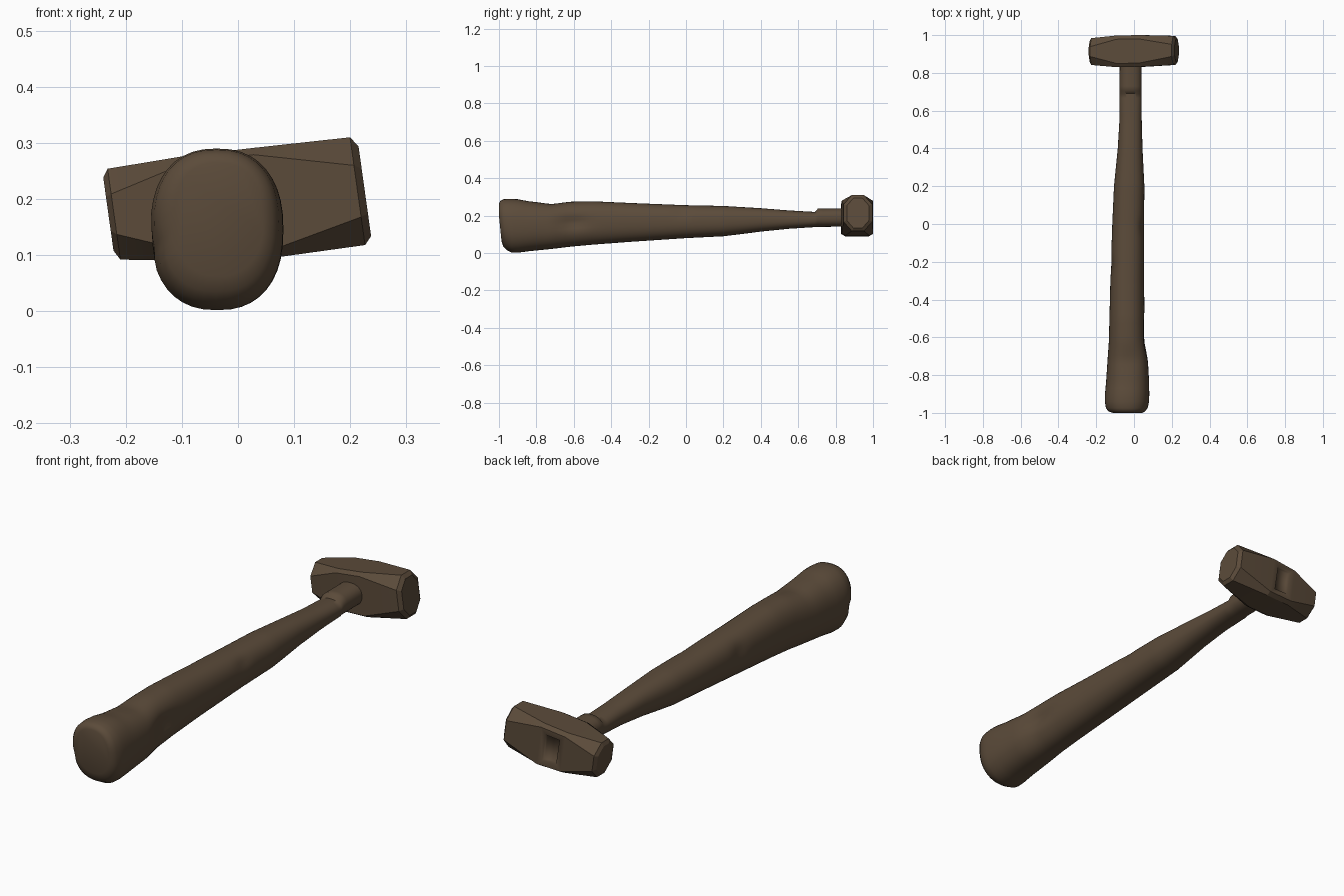
import bpy, bmesh, math
from mathutils import Vector

if "Cube" in bpy.data.objects:
    bpy.data.objects.remove(bpy.data.objects["Cube"])

mat = bpy.data.materials.new("dark brown")
mat.diffuse_color = (0.105, 0.070, 0.042, 1)
mat.use_nodes = True
mat.node_tree.nodes["Principled BSDF"].inputs["Base Color"].default_value = mat.diffuse_color


def loft(name, rings, angle):
    """Skin a list of equal-length point rings, cap both ends, smooth by angle."""
    bm = bmesh.new()
    vs = [[bm.verts.new(p) for p in r] for r in rings]
    n = len(vs[0])
    for a, b in zip(vs, vs[1:]):
        for i in range(n):
            j = (i + 1) % n
            bm.faces.new((a[i], a[j], b[j], b[i]))
    bm.faces.new(vs[0])
    bm.faces.new(vs[-1][::-1])
    bmesh.ops.recalc_face_normals(bm, faces=bm.faces)
    me = bpy.data.meshes.new(name)
    bm.to_mesh(me)
    bm.free()
    me.materials.append(mat)
    ob = bpy.data.objects.new(name, me)
    bpy.context.collection.objects.link(ob)
    bpy.ops.object.select_all(action='DESELECT')
    bpy.context.view_layer.objects.active = ob
    ob.select_set(True)
    bpy.ops.object.shade_smooth_by_angle(angle=math.radians(angle))
    return ob


# Handle outline: y, left x, right x, bottom z, top z
outline = [
    (-1.0, -.115, .045, .06, .265), (-.992, -.138, .062, .035, .28),
    (-.975, -.15, .073, .018, .288), (-.94, -.156, .08, .002, .29),
    (-.90, -.154, .081, .002, .288), (-.84, -.148, .08, .01, .277),
    (-.72, -.14, .074, .022, .268), (-.62, -.133, .06, .034, .275),
    (-.5, -.13, .056, .045, .277), (-.3, -.125, .053, .06, .268),
    (0, -.115, .053, .08, .256), (.2, -.106, .055, .09, .252),
    (.3, -.096, .05, .102, .246), (.4, -.086, .045, .115, .24),
    (.55, -.077, .041, .13, .228), (.69, -.077, .041, .139, .22),
    (.705, -.077, .041, .14, .238), (.88, -.075, .041, .142, .24)]

# Worn dents: centre, spread, depth
dents = [((.07, -.60, .165), (.05, .08, .035), .018),
         ((-.13, -.22, .2), (.05, .04, .04), .008),
         ((-.02, -.72, .27), (.06, .07, .04), .006),
         ((-.14, -.96, .12), (.03, .04, .025), .010),
         ((.05, -.02, .22), (.03, .04, .03), .006),
         ((-.02, -1.0, .22), (.06, .03, .02), -.006),
         ((-.03, -1.0, .08), (.05, .03, .02), .006)]


def handle_ring(y, x0, x1, z0, z1, n=40):
    c = Vector(((x0 + x1) / 2, y, (z0 + z1) / 2))
    e = 2 / 2.35
    ring = []
    for i in range(n):
        t = 2 * math.pi * i / n
        co, si = math.cos(t), math.sin(t)
        p = c + Vector((math.copysign(abs(co) ** e, co) * (x1 - x0) / 2, 0,
                        math.copysign(abs(si) ** e, si) * (z1 - z0) / 2))
        inward = (c - p).normalized()
        for d, s, depth in dents:
            q = sum(((p[k] - d[k]) / s[k]) ** 2 for k in range(3))
            p = p + inward * depth * math.exp(-q)
        # The butt end leans back towards its underside
        if y < -.9:
            p.y += max(0, .2 - p.z) * .1 * (-.9 - y) / .1
        ring.append(p)
    return ring


rings = []
for a, b in zip(outline, outline[1:]):
    steps = max(1, round((b[0] - a[0]) / .025))
    for k in range(steps):
        rings.append(handle_ring(*[u + (v - u) * k / steps for u, v in zip(a, b)]))
rings.append(handle_ring(*outline[-1]))
loft("handle", rings, 50)


# Head: chamfered block, widest in the middle, with octagonal striking ends
def head_ring(x, y0, y1, z0, z1, cy, cz):
    pts = [(y0 + cy, z0), (y1 - cy, z0), (y1, z0 + cz), (y1, z1 - cz),
           (y1 - cy, z1), (y0 + cy, z1), (y0, z1 - cz), (y0, z0 + cz)]
    zc = (z0 + z1) / 2
    return [(x - .14 * (z - zc), y, z) for y, z in pts]


head = loft("hammer_head", [head_ring(*s) for s in (
    (-.231, .86, .968, .108, .238, .035, .035),
    (-.221, .842, .984, .092, .254, .045, .045),
    (-.08, .83, .998, .09, .277, .02, .012),
    (.04, .832, 1.0, .094, .291, .02, .012),
    (.213, .842, .996, .118, .31, .045, .05),
    (.226, .86, .978, .134, .294, .035, .04))], 18)

# Shallow socket in the far face of the head, where the handle is wedged
bm = bmesh.new()
bm.from_mesh(head.data)
bm.faces.ensure_lookup_table()
mid = max(bm.faces, key=lambda f: f.normal.y * 2 + f.calc_center_median().y
          - abs(f.calc_center_median().x + .02) * 5)
bmesh.ops.inset_individual(bm, faces=[mid], thickness=.036)
bmesh.ops.inset_individual(bm, faces=[mid], thickness=.006, depth=-.012)
bm.to_mesh(head.data)
bm.free()
